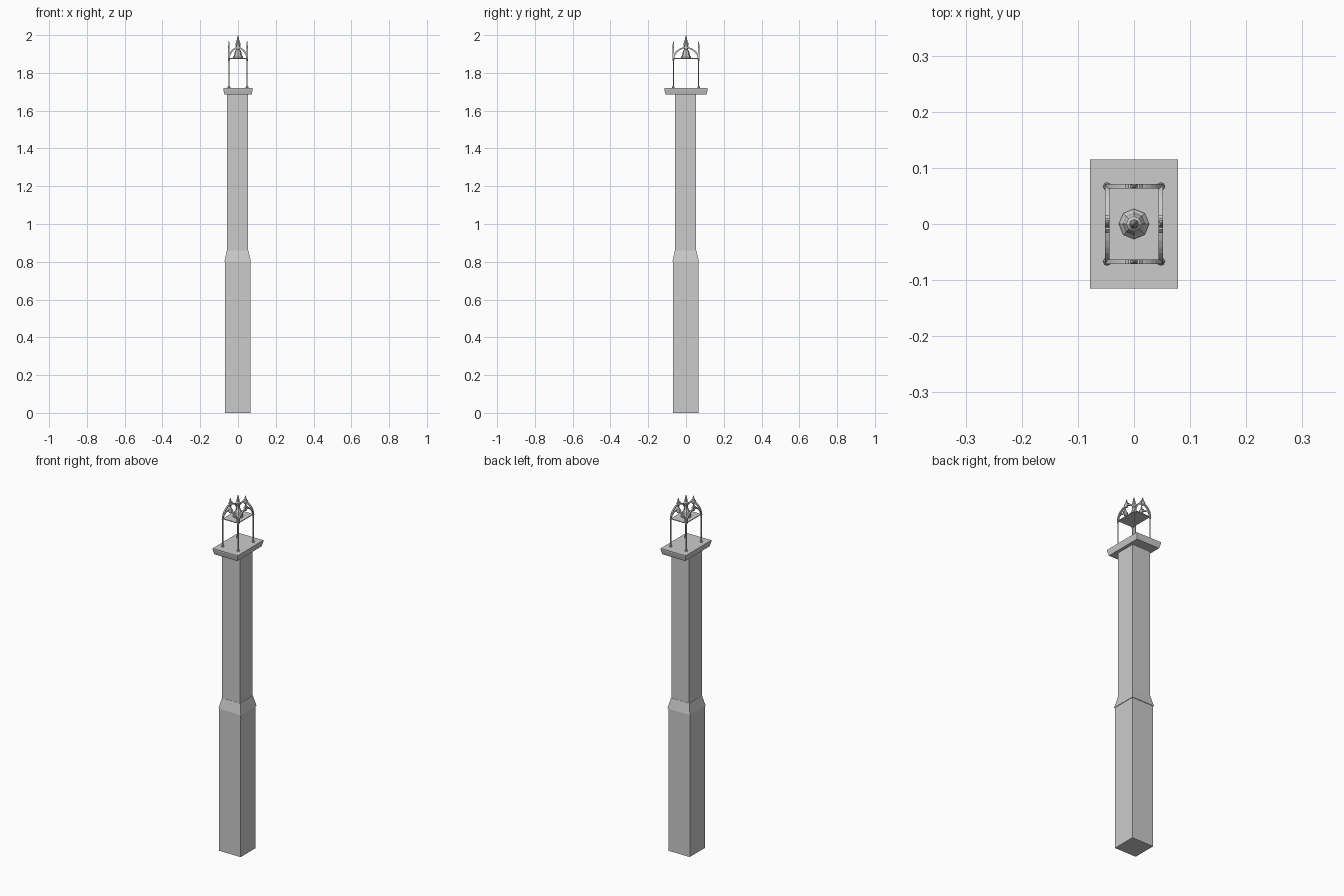
import bpy, bmesh, math
from mathutils import Vector

cube = bpy.data.objects.get("Cube")
if cube:
    bpy.data.objects.remove(cube, do_unlink=True)

stone = bpy.data.materials.new("grey stone")
stone.use_nodes = True
GREY = (0.6, 0.6, 0.6, 1)
stone.diffuse_color = GREY
stone.node_tree.nodes["Principled BSDF"].inputs["Base Color"].default_value = GREY


def finish(name, bm):
    bmesh.ops.recalc_face_normals(bm, faces=bm.faces)
    mesh = bpy.data.meshes.new(name)
    bm.to_mesh(mesh)
    bm.free()
    mesh.materials.append(stone)
    obj = bpy.data.objects.new(name, mesh)
    bpy.context.collection.objects.link(obj)
    return obj


def loft(bm, rings):
    """Skin a list of closed point rings and cap both ends."""
    loops = [[bm.verts.new(p) for p in ring] for ring in rings]
    n = len(loops[0])
    for a, b in zip(loops, loops[1:]):
        for i in range(n):
            j = (i + 1) % n
            bm.faces.new((a[i], a[j], b[j], b[i]))
    bm.faces.new(loops[0][::-1])
    bm.faces.new(loops[-1])


def block(name, levels, cx=0, cy=0):
    """Rectangular block through levels of (half x, half y, z)."""
    bm = bmesh.new()
    loft(bm, [[(cx + sx * hx, cy + sy * hy, z)
               for sx, sy in ((-1, -1), (1, -1), (1, 1), (-1, 1))]
              for hx, hy, z in levels])
    return finish(name, bm)


def turned(name, profile, sides, cx=0, cy=0):
    """Turned part through a profile of (radius, z)."""
    bm = bmesh.new()
    loft(bm, [[(cx + r * math.cos(math.tau * i / sides),
                cy + r * math.sin(math.tau * i / sides), z)
               for i in range(sides)] for r, z in profile])
    return finish(name, bm)


# Column
OFF = -0.002
block("lower_shaft", [(0.067, 0.067, 0), (0.067, 0.067, 0.802)], OFF, OFF)
block("tapered_collar", [(0.07, 0.07, 0.802), (0.057, 0.057, 0.86)], OFF, OFF)
block("upper_shaft", [(0.056, 0.056, 0.86), (0.056, 0.056, 1.69)], OFF, OFF)
block("cap_slab", [(0.071, 0.108, 1.686), (0.073, 0.11, 1.692),
                   (0.078, 0.115, 1.713), (0.078, 0.115, 1.72)])

# Lantern posts on small feet
PX, PY, DECK = 0.048, 0.067, 1.878
for sx, side in ((-1, "right"), (1, "left")):
    for sy, end in ((-1, "front"), (1, "back")):
        turned(f"{end}_{side}_post",
               [(0.007, 1.718), (0.007, 1.726), (0.003, 1.731), (0.003, 1.862),
                (0.005, 1.868), (0.005, DECK)], 8, sx * PX, sy * PY)
block("canopy_plate", [(PX, PY, DECK - 0.004), (PX, PY, DECK)])


def gable(name, half, centre, along):
    """Curved pointed arch with a finial, standing over one canopy side."""
    across = Vector((0, 0, 1)).cross(along)
    up = Vector((0, 0, 1))
    bm = bmesh.new()
    for s in (-1, 1):
        rings = []
        for i in range(9):
            a = math.radians(80) * i / 8
            u = half * (1 - 0.97 * (1 - math.cos(a)) / (1 - math.cos(math.radians(80))))
            w = 0.062 * math.sin(a) / math.sin(math.radians(80))
            # thickness normal follows the curve
            n = (along * (s * math.cos(a)) + up * math.sin(a)).normalized() * 0.004
            p = centre + along * (s * u) + up * (w - 0.006)
            t = across * 0.004
            rings.append([p - n - t, p + n - t, p + n + t, p - n + t])
        loft(bm, rings)
    # finial with leaf bumps
    for (w0, w1, r0, r1) in ((0.045, 0.062, 0.006, 0.008), (0.062, 0.068, 0.016, 0.010),
                             (0.068, 0.09, 0.006, 0.001)):
        loft(bm, [[centre + along * (x * r) + across * (y * min(r, 0.004)) + up * w
                   for x, y in ((-1, -1), (1, -1), (1, 1), (-1, 1))]
                  for w, r in ((w0, r0), (w1, r1))])
    finish(name, bm)


X, Y = Vector((1, 0, 0)), Vector((0, 1, 0))
for s, end, side in ((-1, "front", "right"), (1, "back", "left")):
    gable(f"{end}_arch", PX, Vector((0, s * PY, DECK)), X)
    gable(f"{side}_arch", PY, Vector((s * PX, 0, DECK)), Y)

# Eight-sided spire with a moulded base and a knob
turned("spire", [(0.027, DECK - 0.002), (0.027, 1.885), (0.021, 1.892), (0.018, 1.908),
                 (0.012, 1.92), (0.009, 1.943), (0.014, 1.95), (0.014, 1.956),
                 (0.008, 1.962), (0.006, 1.98), (0.001, 2.0)], 8)
